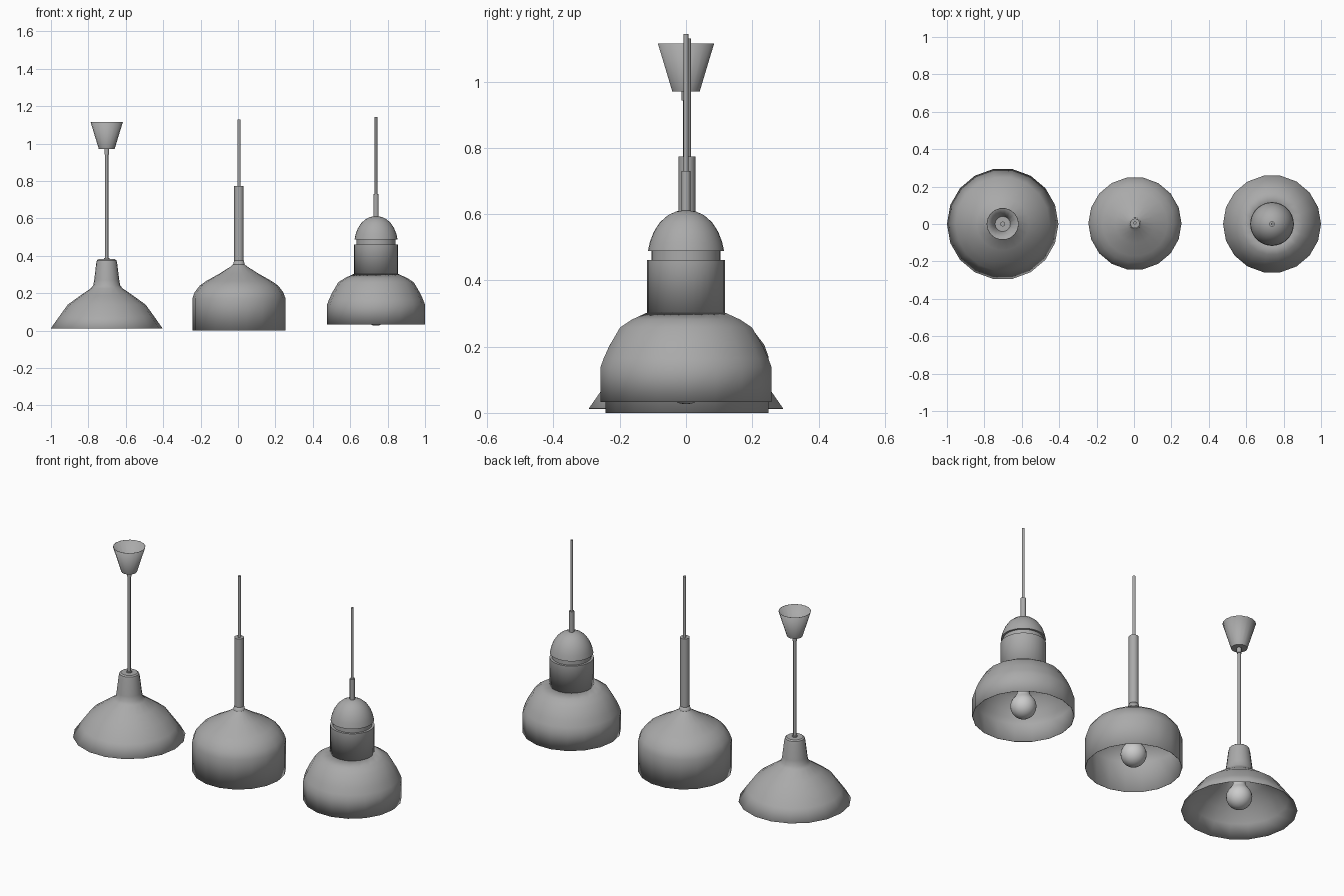
import bpy, bmesh
from math import sin, cos, pi, radians

if "Cube" in bpy.data.objects:
    bpy.data.objects.remove(bpy.data.objects["Cube"])

# Dark grey enamel for everything except the bulbs
grey = bpy.data.materials.new("dark_grey")
grey.diffuse_color = (0.4, 0.4, 0.4, 1)
grey.use_nodes = True
grey.node_tree.nodes["Principled BSDF"].inputs["Base Color"].default_value = grey.diffuse_color


def lathe(name, centre, profile, sides=18, wall=0.0, mat=grey):
    """Revolve (radius, z) points, listed bottom to top, about a vertical axis."""
    bm = bmesh.new()
    rings = [[bm.verts.new((r * cos(2 * pi * i / sides), r * sin(2 * pi * i / sides), z))
              for i in range(sides)] for r, z in profile]
    for a, b in zip(rings, rings[1:]):
        for i in range(sides):
            j = (i + 1) % sides
            bm.faces.new((a[i], a[j], b[j], b[i]))
    bmesh.ops.remove_doubles(bm, verts=bm.verts[:], dist=1e-5)
    mesh = bpy.data.meshes.new(name)
    bm.to_mesh(mesh)
    bm.free()
    if mat:
        mesh.materials.append(mat)
    ob = bpy.data.objects.new(name, mesh)
    ob.location = (centre[0], centre[1], 0)
    bpy.context.collection.objects.link(ob)
    if wall:
        mod = ob.modifiers.new("wall", 'SOLIDIFY')
        mod.thickness = wall
        mod.offset = -1
    bpy.ops.object.select_all(action='DESELECT')
    ob.select_set(True)
    bpy.context.view_layer.objects.active = ob
    bpy.ops.object.shade_smooth_by_angle(angle=radians(32))
    return ob


def rod(name, centre, r, z0, z1, sides=12):
    return lathe(name, centre, [(0, z0), (r, z0), (r, z1), (0, z1)], sides)


def bulb(prefix, centre, z, socket_top):
    """Round glass bulb with a tapering neck, held by a socket."""
    r = 0.067
    pts = [(r * sin(pi * k / 12), z - r * cos(pi * k / 12)) for k in range(10)]
    pts += [(0.033, z + 0.07), (0.03, z + 0.10), (0, z + 0.10)]
    lathe(prefix + "_bulb", centre, pts, 24, mat=None)
    rod(prefix + "_socket", centre, 0.034, z + 0.09, socket_top, 16)


# Left lamp: wide conical shade with ceiling cup
c = (-0.702, 0.0)
lathe("cone_shade", c, [(0.298, 0.013), (0.252, 0.078), (0.208, 0.139), (0.14, 0.188), (0.085, 0.226),
                        (0.072, 0.242), (0.067, 0.27), (0.056, 0.36), (0.052, 0.376), (0.044, 0.382),
                        (0, 0.382)], wall=0.002)
rod("cone_collar", c, 0.014, 0.38, 0.388)
rod("cone_cord", c, 0.0085, 0.38, 0.99)
rod("cone_cup_stub", c, 0.013, 0.942, 0.985)
lathe("cone_ceiling_cup", c, [(0, 0.97), (0.042, 0.97), (0.086, 1.114)], wall=0.002)
bulb("cone", c, 0.092, 0.27)

# Middle lamp: drum shade with long tube
c = (0.005, 0.003)
lathe("drum_shade", c, [(0.249, 0.0), (0.249, 0.172), (0.237, 0.205), (0.21, 0.24), (0.175, 0.265),
                        (0.105, 0.304), (0.045, 0.342), (0.031, 0.354), (0.026, 0.375)], wall=0.002)
rod("drum_tube", c, 0.0255, 0.36, 0.774, 18)
rod("drum_cord", (0.005, 0.006), 0.0085, 0.77, 1.13)
bulb("drum", c, 0.08, 0.30)

# Right lamp: bell shade, neck cylinder and dome cap
c = (0.738, 0.0)
lathe("bell_shade", c, [(0.262, 0.033), (0.262, 0.138), (0.252, 0.165), (0.236, 0.2), (0.202, 0.258),
                        (0.165, 0.282), (0.116, 0.304)], wall=0.002)
lathe("bell_neck", c, [(0.117, 0.303), (0.117, 0.461), (0, 0.461)], 32, 0.002)
rod("bell_inner_neck", c, 0.104, 0.455, 0.492, 32)
lathe("bell_dome", c, [(0, 0.488), (0.115, 0.488), (0.109, 0.516), (0.097, 0.547), (0.078, 0.576),
                       (0.055, 0.596), (0.03, 0.608), (0, 0.612)], 32)
rod("bell_stem", c, 0.014, 0.605, 0.73)
rod("bell_cord", c, 0.007, 0.725, 1.143)
bulb("bell", c, 0.093, 0.30)
